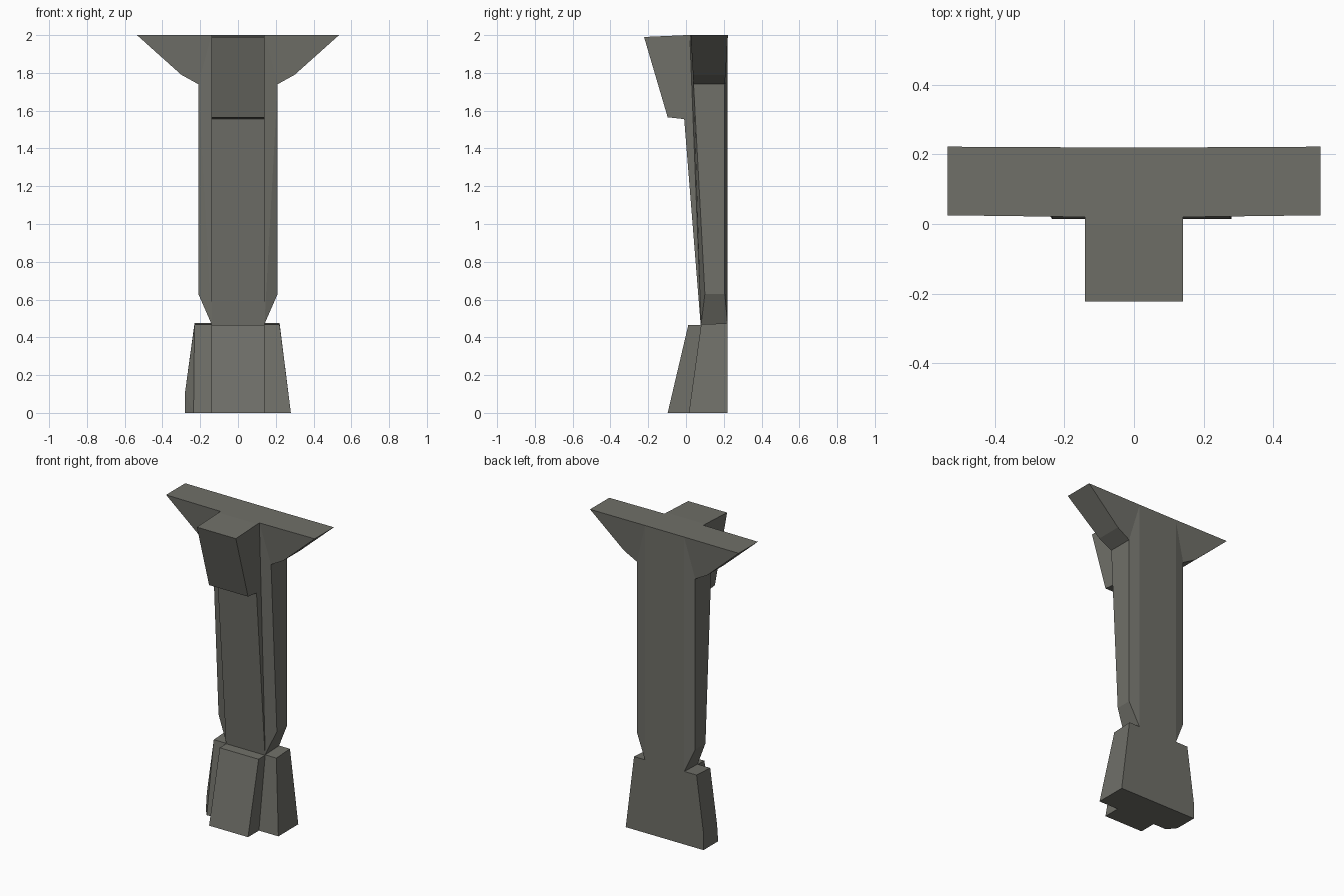
import bpy
import bmesh

if "Cube" in bpy.data.objects:
    bpy.data.objects.remove(bpy.data.objects["Cube"])

stone = bpy.data.materials.new("dark grey stone")
stone.diffuse_color = (0.16, 0.16, 0.14, 1.0)
stone.use_nodes = True
stone.node_tree.nodes["Principled BSDF"].inputs["Base Color"].default_value = stone.diffuse_color


def hull(name, points):
    """Convex block through the given corner points."""
    bm = bmesh.new()
    for p in points:
        bm.verts.new(p)
    res = bmesh.ops.convex_hull(bm, input=bm.verts[:])
    loose = [v for v in bm.verts if not v.link_faces]
    bmesh.ops.delete(bm, geom=loose, context='VERTS')
    bmesh.ops.dissolve_limit(bm, angle_limit=0.01, verts=bm.verts[:], edges=bm.edges[:])
    bmesh.ops.recalc_face_normals(bm, faces=bm.faces[:])
    mesh = bpy.data.meshes.new(name)
    bm.to_mesh(mesh)
    bm.free()
    mesh.materials.append(stone)
    ob = bpy.data.objects.new(name, mesh)
    bpy.context.collection.objects.link(ob)
    return ob


def both(points):
    """Points plus their mirror image in x."""
    return points + [(-x, y, z) for x, y, z in points]


def slab(name, profile, half=0.14):
    """Side profile (y, z) extruded across x."""
    return hull(name, both([(half, y, z) for y, z in profile]))


# Tall shaft with slightly bevelled corners, narrowing at the ankle
hull("shaft", both([
    (0.14, 0.02, 2.0), (0.14, 0.22, 2.0),
    (0.21, 0.04, 1.74), (0.21, 0.205, 1.74),
    (0.14, 0.22, 1.74), (0.14, 0.22, 0.63),
    (0.21, 0.10, 0.63), (0.21, 0.205, 0.63),
    (0.14, 0.08, 0.47), (0.14, 0.22, 0.47)]))

# Flared wings at the top
for side, tip, label in ((1, 0.535, "right"), (-1, 0.535, "left")):
    hull(label + "_bracket", [(side * x, y, z) for x, y, z in (
        (0.14, 0.02, 2.0), (0.14, 0.22, 2.0),
        (tip, 0.025, 2.0), (tip, 0.222, 2.0),
        (0.30, 0.037, 1.79), (0.30, 0.209, 1.79),
        (0.21, 0.04, 1.74), (0.21, 0.205, 1.74))])

# Leaning rib on the front and the projecting head block
slab("front_rib", [(-0.01, 1.56), (0.078, 0.46), (0.2, 0.46), (0.2, 1.99)])
slab("head_block", [(-0.222, 1.99), (0.0, 2.0), (0.15, 2.0), (0.15, 1.555),
                    (-0.008, 1.555), (-0.097, 1.565)])

# Wide foot, with its left front corner cut off
hull("wide_foot", [
    (0.22, 0.08, 0.468), (0.22, 0.22, 0.475), (0.28, 0.015, 0), (0.28, 0.22, 0),
    (-0.23, 0.08, 0.468), (-0.23, 0.22, 0.475), (-0.235, 0.015, 0),
    (-0.28, 0.08, 0.11), (-0.28, 0.07, 0), (-0.28, 0.22, 0.11), (-0.28, 0.22, 0)])

# Central toe
slab("front_foot", [(0.012, 0.465), (0.15, 0.468), (0.15, 0), (-0.097, 0)])
